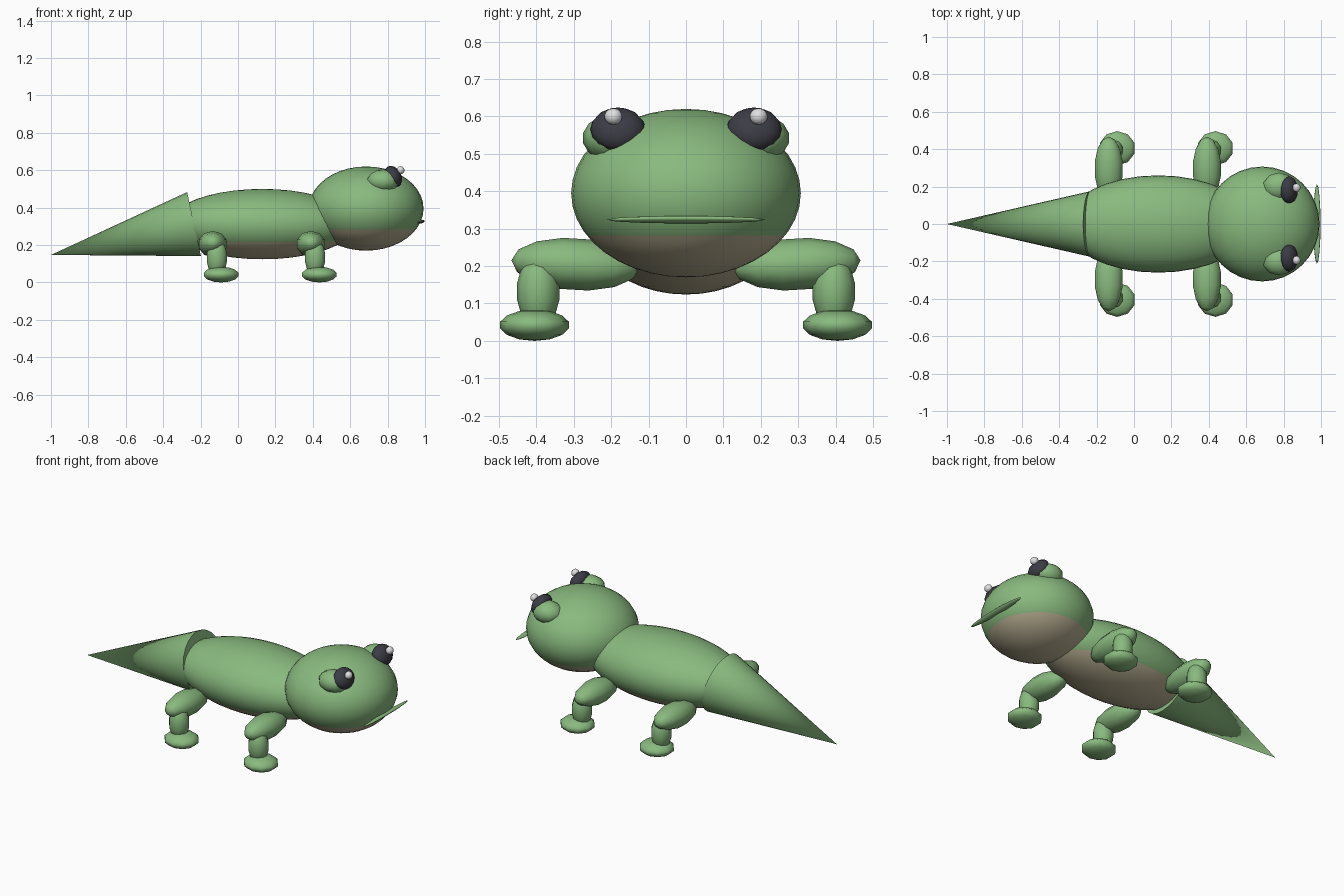
import bpy, bmesh
from math import pi, radians, sin
from mathutils import Matrix, Vector

if "Cube" in bpy.data.objects:
    bpy.data.objects.remove(bpy.data.objects["Cube"], do_unlink=True)


def material(name, rgb):
    m = bpy.data.materials.new(name)
    m.use_nodes = True
    m.diffuse_color = (*rgb, 1)
    m.node_tree.nodes["Principled BSDF"].inputs["Base Color"].default_value = (*rgb, 1)
    return m


GREEN = material("leaf green skin", (0.25, 0.49, 0.21))
TAN = material("pale tan belly", (0.47, 0.42, 0.28))
DARK = material("dark eye", (0.045, 0.045, 0.06))
WHITE = material("eye glint", (0.75, 0.75, 0.75))


def finish(name, bm, mats):
    mesh = bpy.data.meshes.new(name)
    for f in bm.faces:
        f.smooth = True
    bm.to_mesh(mesh)
    bm.free()
    for m in mats:
        mesh.materials.append(m)
    ob = bpy.data.objects.new(name, mesh)
    bpy.context.collection.objects.link(ob)
    return ob


def ellipsoid(name, centre, radii, mat, segs=10, rings=7, turn=None, belly=None):
    """Stretched sphere; an optional belly height splits it into two colours."""
    bm = bmesh.new()
    bmesh.ops.create_uvsphere(bm, u_segments=segs, v_segments=rings, radius=1)
    rot = turn or Matrix()
    bm.transform(Matrix.Translation(centre) @ rot @ Matrix.Diagonal((*radii, 1)))
    mats = [mat]
    if belly is not None:
        mats.append(TAN)
        bmesh.ops.bisect_plane(bm, geom=bm.verts[:] + bm.edges[:] + bm.faces[:],
                               plane_co=(0, 0, belly), plane_no=(0, 0, 1))
        for f in bm.faces:
            f.material_index = int(f.calc_center_median().z < belly)
    return finish(name, bm, mats)


# Body and head, with pale undersides
ellipsoid("body", (0.13, 0, 0.312), (0.5, 0.26, 0.188), GREEN, 32, 20, belly=0.217)
ellipsoid("head", (0.685, 0, 0.395), (0.307, 0.307, 0.225), GREEN, 32, 20, belly=0.282)

# Tail cone, pointing back and down
base, tip = Vector((-0.235, 0, 0.312)), Vector((-1, 0, 0.147))
axis = tip - base
bm = bmesh.new()
bmesh.ops.create_cone(bm, cap_ends=True, segments=24, radius1=0.175, radius2=0,
                      depth=axis.length)
bm.transform(Matrix.Translation((base + tip) / 2) @ axis.to_track_quat("Z", "Y").to_matrix().to_4x4())
for f in bm.faces:
    side = len(f.verts) < 5
    # strips in the lowest third of the cone are belly coloured
    f.material_index = int(side and f.normal.z < -0.32)
tail = finish("tail", bm, [GREEN, TAN])
bpy.context.view_layer.objects.active = tail
tail.select_set(True)
bpy.ops.object.shade_smooth_by_angle(angle=radians(40))
tail.select_set(False)

# Four legs: thigh out to the side, shin down, flat foot
for end, x in (("rear", -0.135), ("front", 0.39)):
    for side, s in (("left", 1), ("right", -1)):
        label = f"{end}_{side}"
        along_y = Matrix.Rotation(-s * pi / 2, 4, "X")
        ellipsoid(label + "_thigh", (x, s * 0.295, 0.205), (0.08, 0.07, 0.172), GREEN,
                  turn=Matrix.Rotation(s * 0.06, 4, "X") @ along_y)
        ellipsoid(label + "_shin", (x + 0.022, s * 0.395, 0.132), (0.058, 0.058, 0.1), GREEN)
        ellipsoid(label + "_foot", (x + 0.045, s * 0.405, 0.042), (0.1, 0.094, 0.042), GREEN)

# Eyes: green socket, dark eyeball tilted forward and up, small glint
for side, s in (("left", 1), ("right", -1)):
    tilt = Matrix.Rotation(radians(-28), 4, "Y")
    ellipsoid(side + "_eye_socket", (0.775, s * 0.2, 0.542), (0.088, 0.077, 0.062), GREEN)
    ellipsoid(side + "_eye", (0.829, s * 0.182, 0.566), (0.044, 0.074, 0.061), DARK, 12, 8, tilt)
    ellipsoid(side + "_eye_glint", (0.869, s * 0.194, 0.6), (0.022, 0.024, 0.022), WHITE, 10, 7)

# Thin mouth line
ellipsoid("mouth", (0.978, 0, 0.324), (0.02, 0.212, 0.009), GREEN, 16, 8,
          Matrix.Rotation(radians(-15), 4, "Y"))
